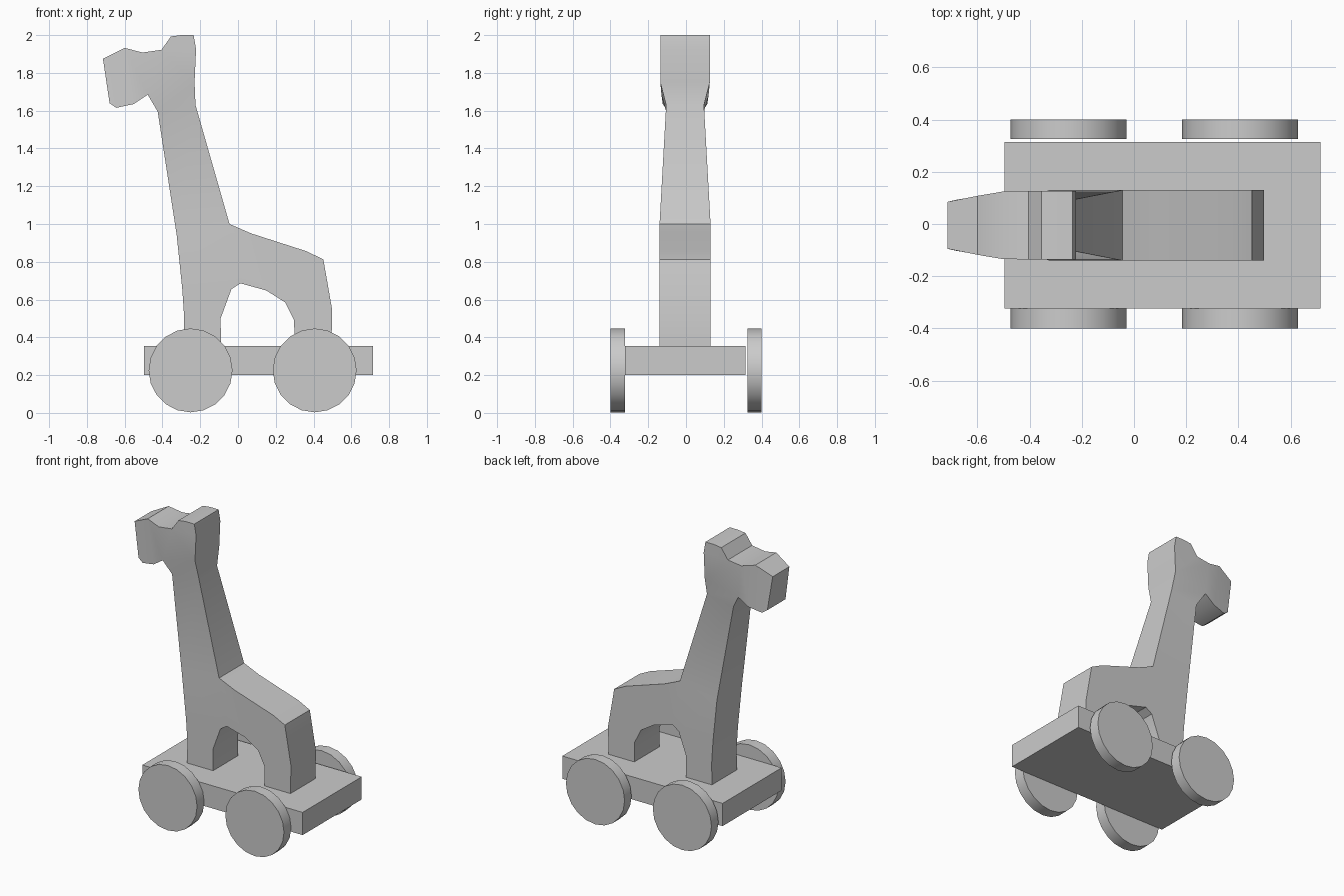
import bpy, bmesh, math
from mathutils import Matrix

if "Cube" in bpy.data.objects:
    bpy.data.objects.remove(bpy.data.objects["Cube"])


def finish(name, bm):
    bmesh.ops.recalc_face_normals(bm, faces=bm.faces)
    mesh = bpy.data.meshes.new(name)
    bm.to_mesh(mesh)
    bm.free()
    obj = bpy.data.objects.new(name, mesh)
    bpy.context.collection.objects.link(obj)
    bpy.ops.object.select_all(action='DESELECT')
    obj.select_set(True)
    bpy.context.view_layer.objects.active = obj
    bpy.ops.object.shade_smooth_by_angle(angle=math.radians(30))
    return obj


def box(name, lo, hi):
    bm = bmesh.new()
    bmesh.ops.create_cube(bm, size=1)
    for v in bm.verts:
        v.co = [(a + b) / 2 + c * (b - a) for a, b, c in zip(lo, hi, v.co)]
    return finish(name, bm)


def wheel(name, x, y0, y1, r=0.222):
    bm = bmesh.new()
    bmesh.ops.create_cone(bm, cap_ends=True, segments=20, radius1=r, radius2=r,
                          depth=y1 - y0,
                          matrix=Matrix.Translation((x, (y0 + y1) / 2, r + 0.003))
                          @ Matrix.Rotation(math.pi / 2, 4, 'X'))
    return finish(name, bm)


# Rolling base
box("base_board", (-0.497, -0.323, 0.2), (0.715, 0.315, 0.355))
for end, x in (("front", -0.251), ("rear", 0.406)):
    wheel(end + "_wheel_near", x, -0.4, -0.323)
    wheel(end + "_wheel_far", x, 0.325, 0.4)

# Animal outline: (x, z, half width)
W = 0.135
front = [(-.287, .35, W), (-.285, .505, W), (-.295, .655, W), (-.325, .945, W),
         (-.425, 1.595, .10)]
head = [(-.478, 1.685, .125), (-.552, 1.635, .118), (-.645, 1.615, .104),
        (-.68, 1.64, .098), (-.715, 1.875, .09), (-.60, 1.932, .113),
        (-.505, 1.908, .129), (-.405, 1.922, .131), (-.355, 1.993, .131),
        (-.30, 2.0, .131), (-.235, 2.0, .131), (-.222, 1.925, .131),
        (-.23, 1.75, .131)]
back = [(-.225, 1.63, .10), (-.045, 1.0, W), (.07, .95, W), (.365, .855, W),
        (.452, .812, W), (.498, .548, W), (.495, .35, W)]
belly = [(.30, .35, W), (.297, .49, W), (.25, .585, W), (.15, .648, W),
         (.013, .686, W), (-.035, .655, W), (-.092, .50, W), (-.09, .35, W)]
outline = front + head + back + belly

# Side patches, as indices into the outline
legs_and_body = [(0, 1, 31, 32), (1, 2, 30, 31), (2, 3, 29, 30), (3, 19, 29),
                 (19, 20, 28, 29), (20, 21, 27, 28), (21, 22, 23, 26, 27),
                 (23, 24, 25, 26)]
neck_and_head = [(3, 4, 18, 19), (4, 5, 17, 18), (5, 11, 12, 17), (12, 16, 17),
                 (12, 13, 14, 15, 16), (5, 6, 10, 11), (6, 7, 10), (7, 9, 10),
                 (7, 8, 9)]

bm = bmesh.new()
mid = -0.005
near = [bm.verts.new((x, mid - w, z)) for x, z, w in outline]
far = [bm.verts.new((x, mid + w, z)) for x, z, w in outline]
for i in range(len(outline)):
    bm.faces.new((near[i - 1], near[i], far[i], far[i - 1]))
for patch in legs_and_body + neck_and_head:
    bm.faces.new([near[i] for i in patch])
    bm.faces.new([far[i] for i in reversed(patch)])
finish("animal_body", bm)
